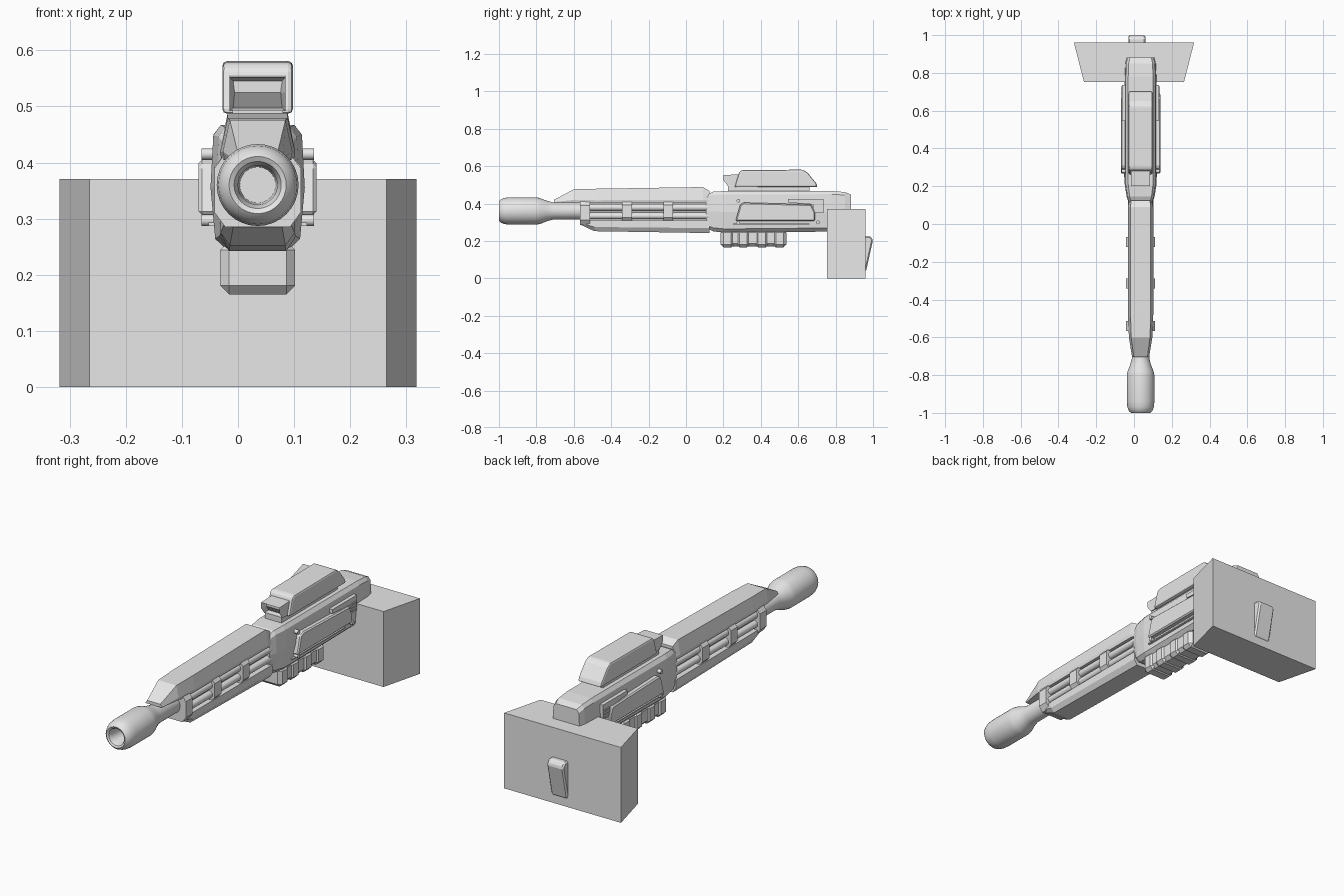
import bpy, bmesh, math
from mathutils import Matrix, Vector

cube = bpy.data.objects.get("Cube")
if cube:
    bpy.data.objects.remove(cube, do_unlink=True)

CX, AXIS_Z = 0.035, 0.36     # gun centre line

grey = bpy.data.materials.new("plain_grey")
grey.use_nodes = True
grey.diffuse_color = (0.8, 0.8, 0.8, 1)
grey.node_tree.nodes["Principled BSDF"].inputs["Base Color"].default_value = (0.8, 0.8, 0.8, 1)


def finish(name, bm, bevel=0, segments=1, smooth=False):
    bmesh.ops.recalc_face_normals(bm, faces=bm.faces)
    me = bpy.data.meshes.new(name)
    bm.to_mesh(me)
    bm.free()
    me.materials.append(grey)
    if smooth:
        for p in me.polygons:
            p.use_smooth = True
        me.set_sharp_from_angle(angle=math.radians(35))
    ob = bpy.data.objects.new(name, me)
    bpy.context.collection.objects.link(ob)
    if bevel:
        mod = ob.modifiers.new("bevel", "BEVEL")
        mod.width, mod.segments = bevel, segments
        mod.limit_method = "ANGLE"
    return ob


def skin(bm, rings):
    """Join closed rings of points and cap both ends."""
    rows = [[bm.verts.new(p) for p in ring] for ring in rings]
    for a, b in zip(rows, rows[1:]):
        for i in range(len(a)):
            j = (i + 1) % len(a)
            bm.faces.new((a[i], a[j], b[j], b[i]))
    return bm.faces.new(rows[0]), bm.faces.new(rows[-1])


def prism(name, profile, x0, x1, bevel=0, segments=1):
    """Extrude a (y, z) side profile across x."""
    bm = bmesh.new()
    skin(bm, [[(x, y, z) for y, z in profile] for x in (x0, x1)])
    return finish(name, bm, bevel, segments)


def box(name, x0, x1, y0, y1, z0, z1, bevel=0):
    return prism(name, [(y0, z0), (y1, z0), (y1, z1), (y0, z1)], x0, x1, bevel)


def loft(name, half_section, stations, bevel=0):
    """Sweep a mirrored section through (y, half width, low z, high z)."""
    section = half_section + [(-u, v) for u, v in reversed(half_section)]
    bm = bmesh.new()
    skin(bm, [[(CX + u * w, y, lo + v * (hi - lo)) for u, v in section]
              for y, w, lo, hi in stations])
    return finish(name, bm, bevel)


def rod(name, p0, p1, radius, sides=16):
    bm = bmesh.new()
    a, b = Vector(p0), Vector(p1)
    rot = (b - a).to_track_quat("Z", "Y").to_matrix().to_4x4()
    bmesh.ops.create_cone(bm, cap_ends=True, segments=sides, radius1=radius, radius2=radius,
                          depth=(b - a).length, matrix=Matrix.Translation((a + b) / 2) @ rot)
    return finish(name, bm, smooth=True)


# Barrel with flared muzzle and hollow bore
bm = bmesh.new()
profile = [(0.12, 0.046), (-0.71, 0.046), (-0.745, 0.055), (-0.78, 0.069), (-0.80, 0.073),
           (-0.94, 0.073), (-0.97, 0.07), (-0.99, 0.062), (-1, 0.051), (-0.995, 0.042),
           (-0.975, 0.035), (-0.86, 0.032)]
turns = [math.tau * i / 32 for i in range(32)]
skin(bm, [[(CX + r * math.cos(t), y, AXIS_Z + r * math.sin(t)) for t in turns]
          for y, r in profile])
finish("barrel", bm, smooth=True)

# Handguard halves
upper = [(0.95, 0), (1, 0.2), (0.8, 1)]
loft("upper_handguard", upper, [(-0.705, 0.045, 0.405, 0.42), (-0.6, 0.062, 0.405, 0.476),
                                (-0.48, 0.067, 0.402, 0.479), (0.09, 0.067, 0.402, 0.488),
                                (0.125, 0.062, 0.402, 0.467)])
lower = [(0.75, 0), (1, 0.4), (1, 1)]
loft("lower_handguard", lower, [(-0.56, 0.058, 0.285, 0.308), (-0.49, 0.066, 0.252, 0.308),
                                (0.125, 0.068, 0.242, 0.308)])

# Side tubes and clamps
box("handguard_core", CX - 0.042, CX + 0.042, -0.53, 0.12, 0.3, 0.41)
for side in (-1, 1):
    for z in (0.334, 0.379):
        x = CX + side * 0.047
        rod("side_tube", (x, -0.53, z), (x, 0.12, z), 0.018)
clamp = [(0.75, 0), (1, 0.2), (1, 0.8), (0.75, 1)]
for y, low in ((-0.54, 0.285), (-0.315, 0.302), (-0.095, 0.302)):
    loft("clamp", clamp, [(y - 0.026, 0.077, low, 0.416), (y + 0.026, 0.077, low, 0.416)])

# Receiver
body = [(0.65, 0), (0.9, 0.09), (1, 0.5), (0.94, 0.92), (0.78, 1)]
loft("receiver", body, [(0.108, 0.062, 0.27, 0.445), (0.145, 0.074, 0.251, 0.463),
                        (0.21, 0.084, 0.244, 0.467), (0.78, 0.084, 0.25, 0.467),
                        (0.85, 0.081, 0.258, 0.461), (0.882, 0.073, 0.27, 0.448)])

# Side panels, vents and pins, the same on both sides
for side in (-1, 1):
    def at(d):
        return CX + side * d
    prism("side_panel", [(0.265, 0.307), (0.69, 0.307), (0.69, 0.352), (0.67, 0.395),
                         (0.31, 0.405), (0.29, 0.395)], at(0.065), at(0.105), 0.006)
    prism("vent_frame", [(0.545, 0.405), (0.68, 0.395), (0.68, 0.35), (0.735, 0.35),
                         (0.735, 0.425), (0.545, 0.425)], at(0.065), at(0.098))
    for i in range(3):
        z = 0.361 + i * 0.016
        box("vent_slat", at(0.09), at(0.103), 0.688, 0.728, z, z + 0.007)
    for y, z in ((0.28, 0.415), (0.28, 0.297), (0.705, 0.299)):
        rod("panel_pin", (at(0.06), y, z), (at(0.1), y, z), 0.01, 12)
    box("lower_rail", at(0.065), at(0.088), 0.25, 0.66, 0.287, 0.293)

# Magazine with raised bands
box("magazine", CX - 0.06, CX + 0.06, 0.19, 0.535, 0.17, 0.26, 0.016)
for y in (0.185, 0.27, 0.37, 0.465):
    box("magazine_band", CX - 0.067, CX + 0.067, y, y + 0.072, 0.165, 0.26, 0.016)

# Scope: mount, body and recessed front hood
box("scope_mount", CX - 0.045, CX + 0.045, 0.225, 0.66, 0.455, 0.494)
prism("scope_body", [(0.26, 0.487), (0.705, 0.487), (0.695, 0.51), (0.65, 0.565),
                     (0.625, 0.581), (0.30, 0.579), (0.285, 0.57)],
      CX - 0.063, CX + 0.063, 0.012, 2)
bm = bmesh.new()
hood = [(0.2, 0.525), (0.225, 0.492), (0.29, 0.492), (0.29, 0.556), (0.2, 0.552)]
skin(bm, [[(x, y, z) for y, z in hood] for x in (CX - 0.05, CX + 0.05)])
bmesh.ops.recalc_face_normals(bm, faces=bm.faces)
front = [f for f in bm.faces if f.normal.y < -0.5]
bmesh.ops.inset_region(bm, faces=front, thickness=0.009)
bmesh.ops.translate(bm, vec=(0, 0.03, 0), verts=list({v for f in front for v in f.verts}))
finish("scope_hood", bm)

# Stock block, wider at the back, with a wedge catch
bm = bmesh.new()
skin(bm, [[(-0.265, 0.753, z), (0.265, 0.753, z), (0.318, 0.96, z), (-0.318, 0.96, z)]
          for z in (0, 0.371)])
finish("stock_block", bm)
prism("rear_catch", [(0.95, 0.035), (0.963, 0.04), (1.0, 0.205), (0.985, 0.226), (0.95, 0.226)],
      -0.03, 0.06, 0.01)
